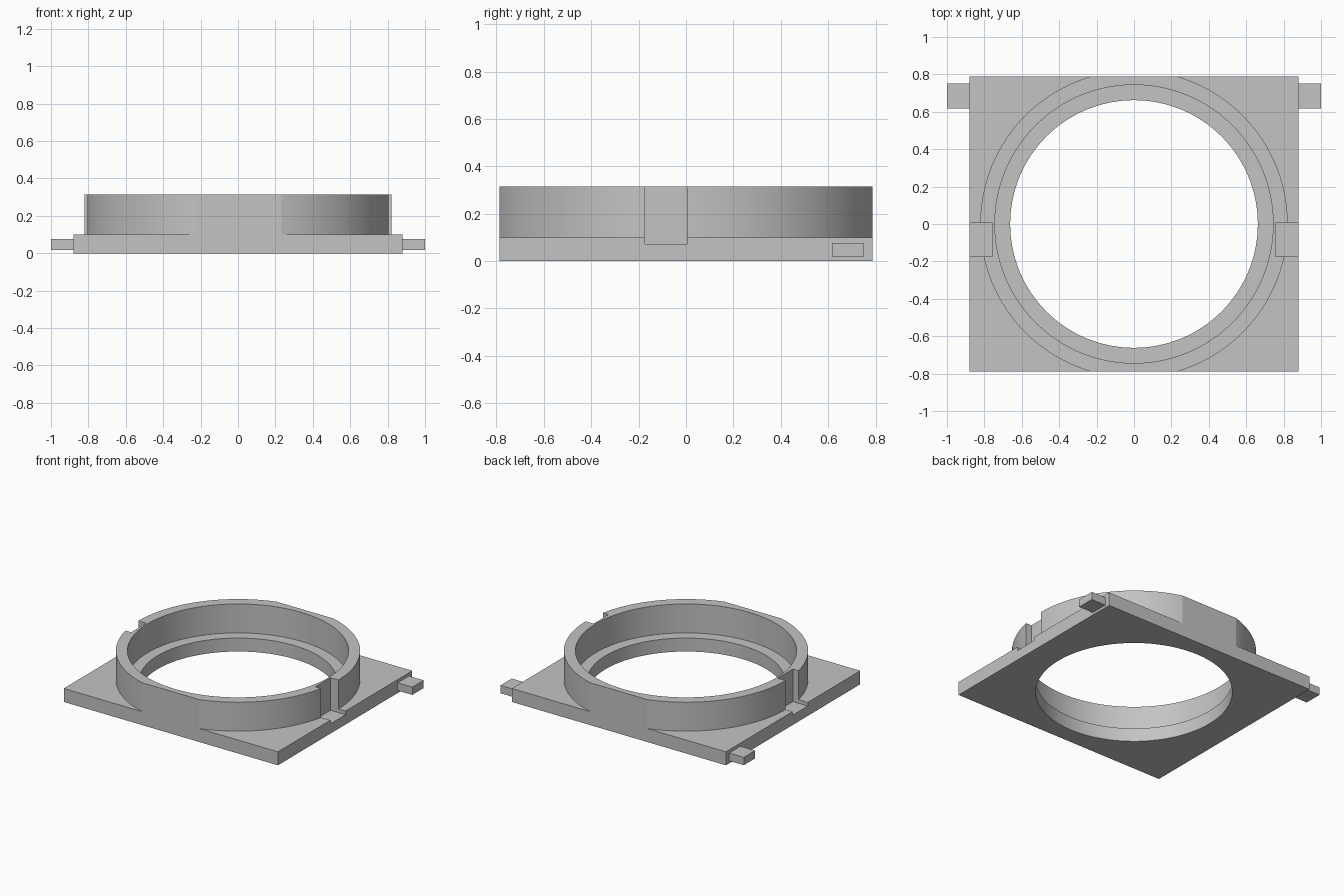
import bpy, math

default = bpy.data.objects.get("Cube")
if default:
    bpy.data.objects.remove(default, do_unlink=True)

HALF_X, HALF_Y = 0.88, 0.788
PLATE_TOP, RING_TOP = 0.1, 0.315

grey = bpy.data.materials.new("plain grey")
grey.use_nodes = True
grey.diffuse_color = (0.55, 0.55, 0.55, 1)
grey.node_tree.nodes["Principled BSDF"].inputs["Base Color"].default_value = grey.diffuse_color


def finish(name):
    obj = bpy.context.object
    obj.name = name
    bpy.ops.object.transform_apply(location=True, rotation=False, scale=True)
    obj.data.materials.append(grey)
    return obj


def box(name, x, y, z):
    """Box from (low, high) pairs on each axis."""
    spans = (x, y, z)
    bpy.ops.mesh.primitive_cube_add(size=1, location=[(a + b) / 2 for a, b in spans])
    bpy.context.object.scale = [b - a for a, b in spans]
    return finish(name)


def disc(name, radius, low, high):
    bpy.ops.mesh.primitive_cylinder_add(vertices=128, radius=radius, depth=high - low,
                                        location=(0, 0, (low + high) / 2))
    return finish(name)


def combine(target, tool, operation):
    mod = target.modifiers.new(operation.title(), 'BOOLEAN')
    mod.operation, mod.solver, mod.object = operation, 'EXACT', tool
    bpy.context.view_layer.objects.active = target
    bpy.ops.object.modifier_apply(modifier=mod.name)
    bpy.data.objects.remove(tool, do_unlink=True)


# Square plate with a round collar, trimmed flush at front and back
body = box("collar_plate", (-HALF_X, HALF_X), (-0.9, 0.9), (0, PLATE_TOP))
combine(body, disc("collar", 0.822, 0.05, RING_TOP), 'UNION')
combine(body, box("trim", (-1, 1), (-HALF_Y, HALF_Y), (-1, 1)), 'INTERSECT')

# Through bore and the wider recess that leaves an inner ledge
combine(body, disc("bore", 0.662, -0.2, 0.6), 'DIFFERENCE')
combine(body, disc("recess", 0.744, PLATE_TOP, 0.6), 'DIFFERENCE')

for side, label in ((1, "left"), (-1, "right")):
    # Side slot cut through the collar wall and into the plate
    slot_x = sorted((side * 0.757, side * 1.2))
    combine(body, box("slot", slot_x, (-0.173, 0.005), (0.073, 0.6)), 'DIFFERENCE')
    # Hinge tab near the back corner
    tab_x = sorted((side * HALF_X, side * 1.0))
    box(label + "_tab", tab_x, (0.617, 0.75), (0.018, 0.076))

bpy.ops.object.select_all(action='DESELECT')
body.select_set(True)
bpy.context.view_layer.objects.active = body
bpy.ops.object.shade_smooth_by_angle(angle=math.radians(12))
